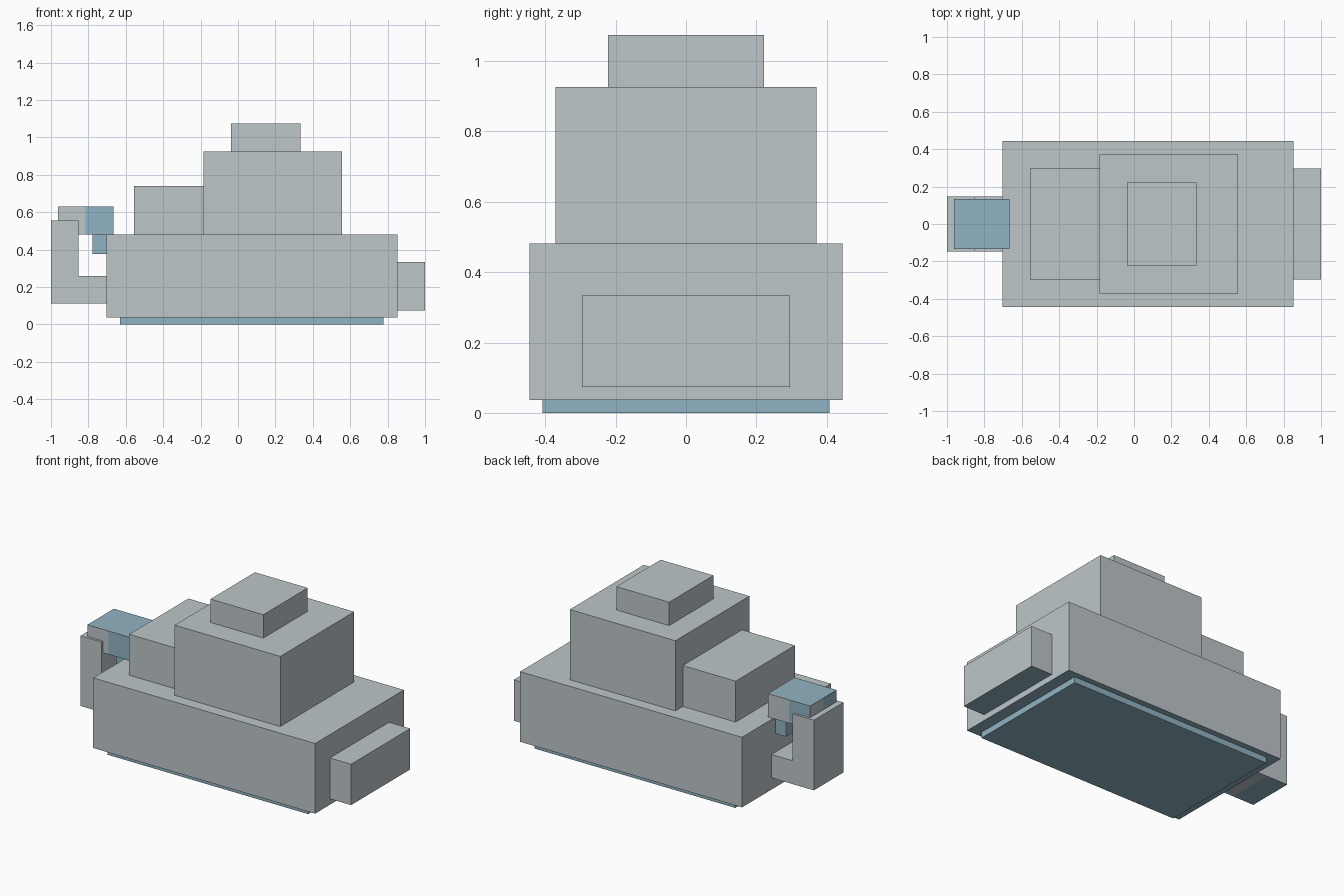
import bpy, bmesh
from mathutils import Vector

if "Cube" in bpy.data.objects:
    bpy.data.objects.remove(bpy.data.objects["Cube"], do_unlink=True)


def make_material(name, rgb):
    mat = bpy.data.materials.new(name)
    mat.use_nodes = True
    colour = (*rgb, 1.0)
    mat.diffuse_color = colour
    mat.node_tree.nodes["Principled BSDF"].inputs["Base Color"].default_value = colour
    return mat


GREY = make_material("pale grey", (0.515, 0.565, 0.584))
BLUE = make_material("dusty blue", (0.283, 0.456, 0.546))
UNIT = 1 / 27  # the whole shape sits on a grid of this size


def grey_only(normal, centre):
    return 0


def blue_only(normal, centre):
    return 1


def blue_below(normal, centre):
    return 1 if normal.z < -0.5 else 0


def half_and_half(normal, centre):
    # Each side is grey on its left half as seen from outside, blue elsewhere
    if abs(normal.z) > 0.5:
        return 1
    rightward = Vector((0, 0, 1)).cross(normal)
    return 0 if rightward.dot(centre) < 0 else 1


def box(name, x, y_half, z, rule, split=False):
    """Box given in grid units: x range, half depth, z range."""
    size = Vector((x[1] - x[0], 2 * y_half, z[1] - z[0])) * UNIT
    bm = bmesh.new()
    bmesh.ops.create_cube(bm, size=1)
    bmesh.ops.scale(bm, vec=size, verts=bm.verts)
    if split:
        for axis in ((1, 0, 0), (0, 1, 0)):
            bmesh.ops.bisect_plane(bm, geom=bm.verts[:] + bm.edges[:] + bm.faces[:],
                                   plane_co=(0, 0, 0), plane_no=axis)
    bm.normal_update()
    for face in bm.faces:
        face.material_index = rule(face.normal, face.calc_center_median())
    mesh = bpy.data.meshes.new(name)
    bm.to_mesh(mesh)
    bm.free()
    mesh.materials.append(GREY)
    mesh.materials.append(BLUE)
    obj = bpy.data.objects.new(name, mesh)
    obj.location = Vector((sum(x) / 2, 0, sum(z) / 2)) * UNIT
    bpy.context.collection.objects.link(obj)
    return obj


# Body
box("base_plate", (-17, 21), 11, (0, 1), blue_only)
box("lower_body", (-19, 23), 12, (1, 13), blue_below)
box("end_block", (23, 27), 8, (2, 9), blue_below)

# Stepped upper blocks
box("middle_block", (-5, 15), 10, (13, 25), blue_below)
box("side_step", (-15, -5), 8, (13, 20), blue_below)
box("top_block", (-1, 9), 6, (25, 29), blue_below)

# Angled arm with its two-tone head
box("arm_upright", (-27, -23), 4, (3, 15), blue_below)
box("arm_link", (-23, -19), 4, (3, 7), grey_only)
box("arm_head", (-26, -18), 3.6, (13, 17), half_and_half, split=True)
box("head_tab", (-21, -19), 3, (10.2, 13), blue_only)
